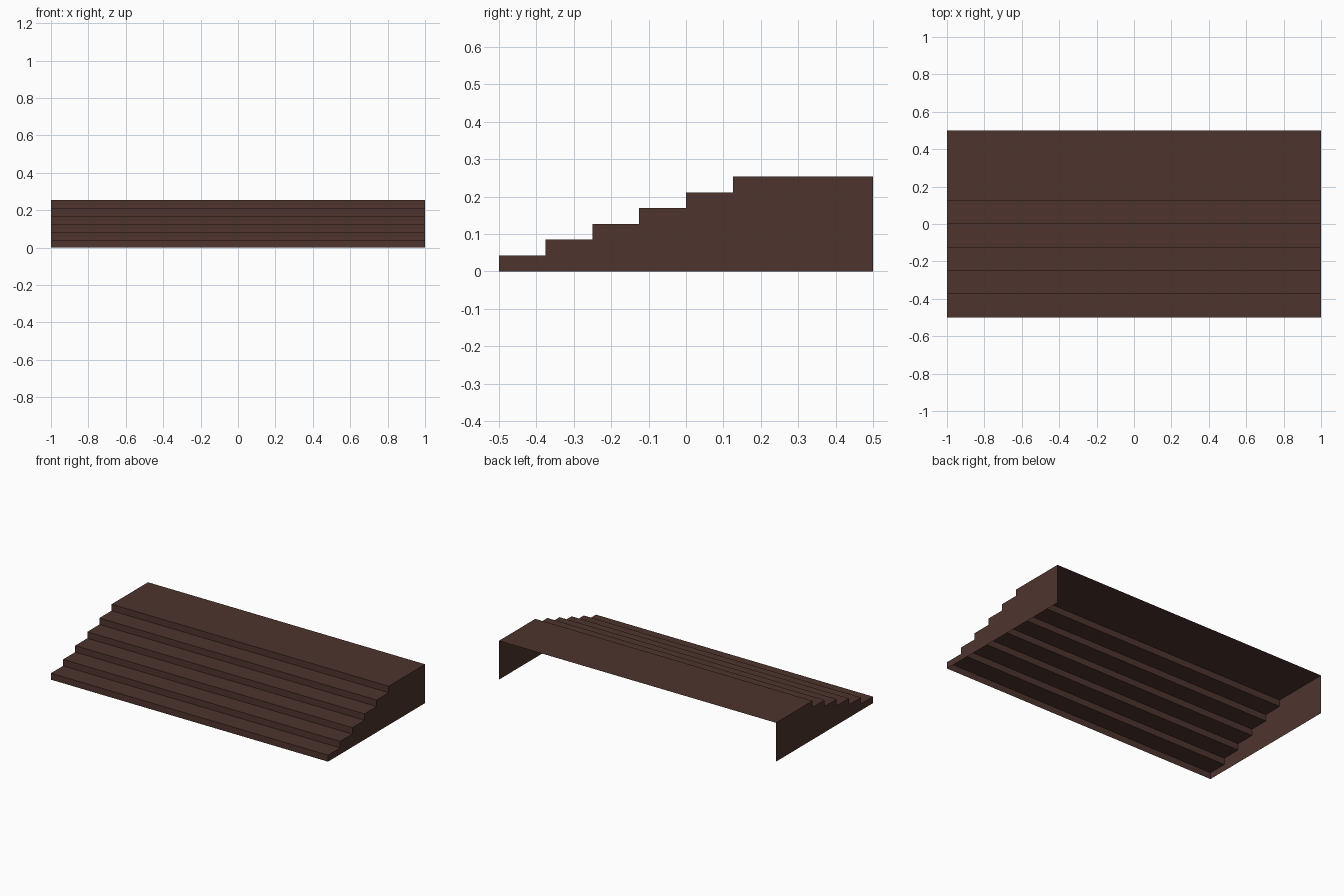
import bpy, bmesh

if "Cube" in bpy.data.objects:
    bpy.data.objects.remove(bpy.data.objects["Cube"])

STEPS, HALF_W, Y0, Y1 = 6, 1.0, -0.5, 0.5
RISE, TREAD = 0.2535 / 6, 0.125

mat = bpy.data.materials.new("dark brown wood")
mat.diffuse_color = (0.076, 0.034, 0.027, 1)
mat.use_nodes = True
mat.node_tree.nodes["Principled BSDF"].inputs["Base Color"].default_value = mat.diffuse_color

# stair profile in (y, z): riser then tread, the last tread is the deep landing
profile = [(Y0, 0.0)]
for i in range(STEPS):
    z = (i + 1) * RISE
    profile.append((Y0 + i * TREAD, z))
    profile.append((Y1 if i == STEPS - 1 else Y0 + (i + 1) * TREAD, z))

bm = bmesh.new()
left, right = ([bm.verts.new((x, y, z)) for y, z in profile] for x in (-HALF_W, HALF_W))

# risers and treads (thin sheet, open at the back and underneath)
for i in range(len(profile) - 1):
    bm.faces.new((left[i], right[i], right[i + 1], left[i + 1]))

# stepped side panels
bm.faces.new(left + [bm.verts.new((-HALF_W, Y1, 0))])
bm.faces.new([bm.verts.new((HALF_W, Y1, 0))] + right[::-1])

# make every face point outwards
bm.normal_update()
for f in bm.faces:
    n = f.normal
    c = f.calc_center_median()
    if (abs(n.x) > 0.5 and n.x * c.x < 0) or n.z < -0.5 or n.y > 0.5:
        f.normal_flip()

mesh = bpy.data.meshes.new("wide_stairs")
bm.to_mesh(mesh)
bm.free()
mesh.materials.append(mat)
obj = bpy.data.objects.new("wide_stairs", mesh)
bpy.context.collection.objects.link(obj)
